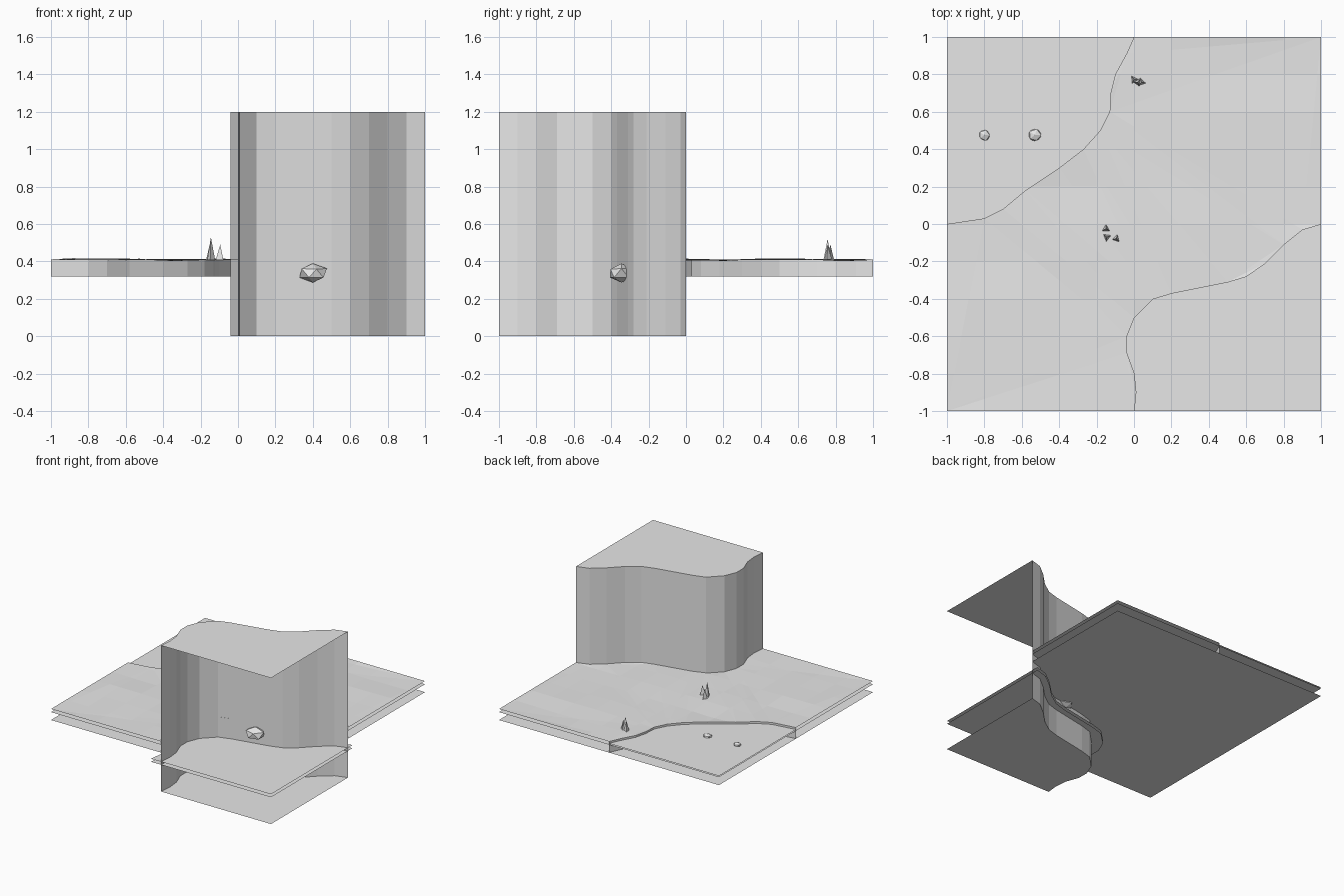
import bpy, bmesh, math, random
from mathutils import Vector, noise

cube = bpy.data.objects.get("Cube")
if cube:
    bpy.data.objects.remove(cube, do_unlink=True)

GREY = bpy.data.materials.new("plain_grey")
GREY.use_nodes = True
GREY.diffuse_color = (0.8, 0.8, 0.8, 1)
GREY.node_tree.nodes["Principled BSDF"].inputs["Base Color"].default_value = (0.8, 0.8, 0.8, 1)

# Outlines of the cliff and the low bank, seen from above
CLIFF = [(0, -1), (.01, -.9), (0, -.8), (-.04, -.69), (-.04, -.6), (0, -.5), (.1, -.4), (.2, -.37),
         (.5, -.31), (.6, -.28), (.7, -.21), (.8, -.11), (.9, -.03), (1, 0)]
BANK = [(-1, 0), (-.8, .03), (-.7, .08), (-.58, .18), (-.4, .3), (-.27, .4), (-.18, .5),
        (-.13, .6), (-.125, .7), (-.1, .8), (-.04, .91), (0, 1)]
CLIFF_AREA = CLIFF + [(1, -1)]
LOWLAND = CLIFF + [(1, 1), (-1, 1), (-1, -1)]
MEADOW = CLIFF + [(1, 1)] + BANK[::-1] + [(-1, -1)]
POND_AREA = BANK + [(-1, 1)]


def finish(name, bm):
    mesh = bpy.data.meshes.new(name)
    bm.to_mesh(mesh)
    bm.free()
    mesh.materials.append(GREY)
    obj = bpy.data.objects.new(name, mesh)
    bpy.context.collection.objects.link(obj)
    return obj


def sheet(name, outline, z, bump=0):
    """Flat sheet; with a bump it is cut into a grid and gently rolled."""
    bm = bmesh.new()
    face = bm.faces.new([bm.verts.new((x, y, z)) for x, y in outline])
    face.normal_update()
    if face.normal.z < 0:
        face.normal_flip()
    if bump:
        bmesh.ops.triangulate(bm, faces=bm.faces[:])
        for axis in (Vector((1, 0, 0)), Vector((0, 1, 0))):
            for i in range(-4, 5):
                bmesh.ops.bisect_plane(bm, geom=bm.verts[:] + bm.edges[:] + bm.faces[:],
                                       plane_co=axis * i / 5, plane_no=axis)
        for v in bm.verts:
            if not v.is_boundary:
                v.co.z += bump * noise.noise(v.co * 3)
    return finish(name, bm)


def wall(name, path, low, high):
    bm = bmesh.new()
    rows = [[bm.verts.new((x, y, z)) for x, y in path] for z in (low, high)]
    for i in range(len(path) - 1):
        bm.faces.new((rows[0][i], rows[0][i + 1], rows[1][i + 1], rows[1][i]))
    return finish(name, bm)


def stone(name, centre, size, seed):
    random.seed(seed)
    bm = bmesh.new()
    bmesh.ops.create_icosphere(bm, subdivisions=1, radius=1)
    for v in bm.verts:
        v.co *= random.uniform(.92, 1.08)
        v.co = Vector(centre) + v.co * Vector(size)
    return finish(name, bm)


def spike(name, x, y, height, turn):
    bm = bmesh.new()
    bmesh.ops.create_cone(bm, cap_ends=True, segments=3, radius1=.025, radius2=0, depth=height)
    obj = finish(name, bm)
    obj.location = (x, y, .405 + height / 2)
    obj.rotation_euler.z = turn


# Cliff block
sheet("cliff_top", CLIFF_AREA, 1.2)
sheet("cliff_base", CLIFF_AREA, 0)
wall("cliff_wall", CLIFF, 0, 1.2)

# Sheets of water in front of the cliff, reaching a little behind the wall
spread = [(1 + (x - 1) * 1.09, -1 + (y + 1) * 1.06) for x, y in CLIFF_AREA]
sheet("lower_water_top", spread, .245)
sheet("lower_water_bottom", spread, .22)

# Meadow, its layers and the pond behind the low bank
sheet("meadow", MEADOW, .411, .012)
sheet("middle_layer", LOWLAND, .385)
sheet("bottom_layer", LOWLAND, .32)
sheet("pond", POND_AREA, .395)
wall("bank_wall", BANK, .32, .411)

# Stones
stone("cliff_stone", (.4, -.345, .337), (.078, .075, .052), 3)
stone("pond_stone_left", (-.53, .475, .397), (.036, .036, .02), 5)
stone("pond_stone_right", (-.8, .475, .397), (.032, .032, .02), 8)

# Tufts of pointed spikes
TUFTS = [(-.15, -.025, .09), (-.145, -.07, .125), (-.095, -.078, .085),
         (0, .772, .085), (.02, .757, .115), (.04, .758, .08)]
for i, (x, y, height) in enumerate(TUFTS):
    spike(f"spike_{i + 1}", x, y, height, i * .9)
